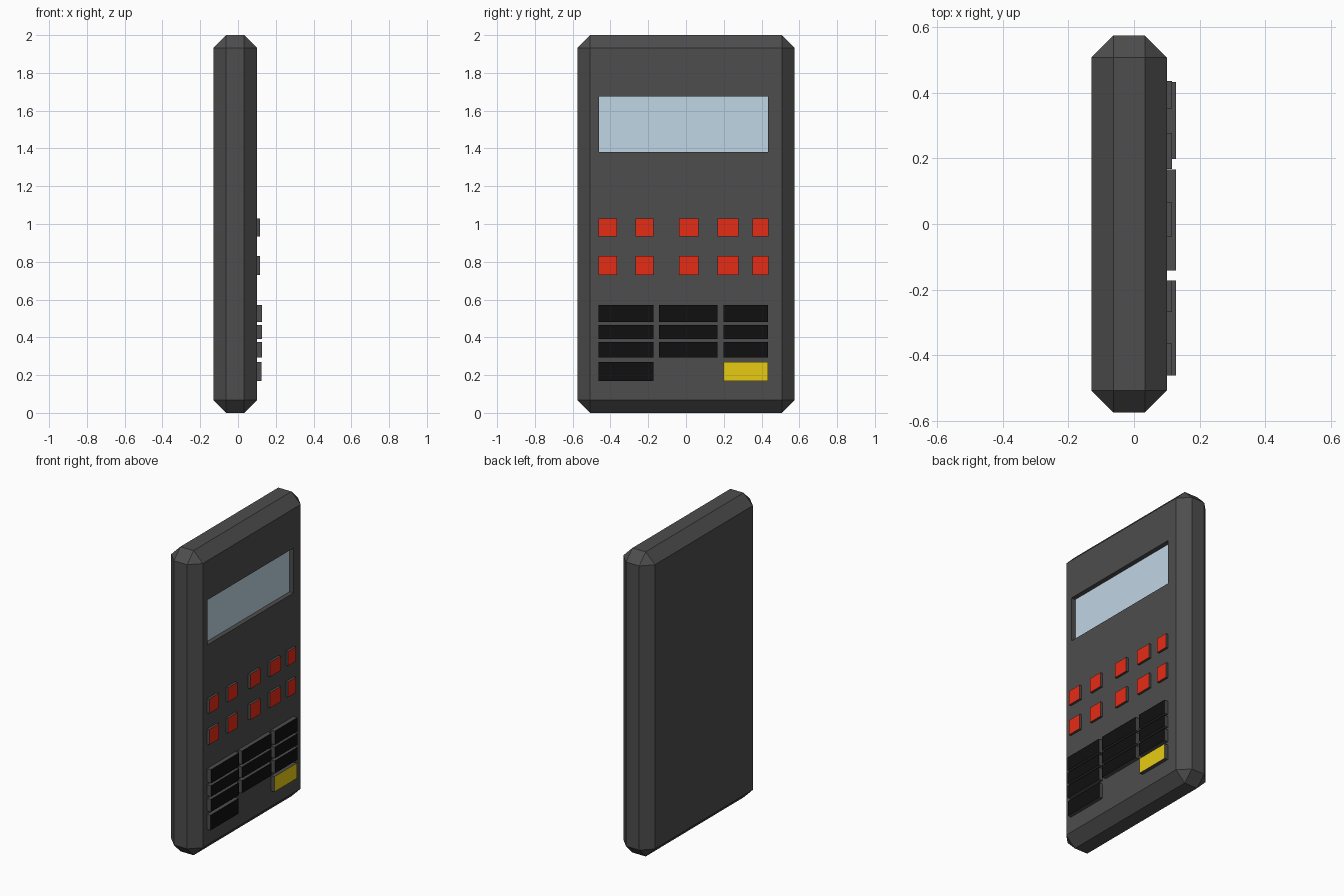
import bpy, bmesh
from mathutils import Matrix, Vector

if "Cube" in bpy.data.objects:
    bpy.data.objects.remove(bpy.data.objects["Cube"])


def material(name, rgb):
    m = bpy.data.materials.new(name)
    m.diffuse_color = (*rgb, 1)
    m.use_nodes = True
    m.node_tree.nodes["Principled BSDF"].inputs["Base Color"].default_value = m.diffuse_color
    return m


CASE = material("dark_grey", (0.075, 0.075, 0.075))
GLASS = material("pale_blue", (0.53, 0.67, 0.78))
RED = material("red", (0.80, 0.025, 0.008))
BLACK = material("black", (0.005, 0.005, 0.005))
YELLOW = material("yellow", (0.80, 0.60, 0.006))

FRONT = 0.10  # x of the keypad face


def box(lo, hi):
    lo, hi = Vector(lo), Vector(hi)
    bm = bmesh.new()
    bmesh.ops.create_cube(bm, size=1, matrix=Matrix.Translation((lo + hi) / 2)
                          @ Matrix.Diagonal((*(hi - lo), 1)))
    return bm


def finish(bm, name, mats):
    me = bpy.data.meshes.new(name)
    bm.normal_update()
    bm.to_mesh(me)
    bm.free()
    for m in mats:
        me.materials.append(m)
    ob = bpy.data.objects.new(name, me)
    bpy.context.collection.objects.link(ob)
    return ob


def front_face(bm):
    return max(bm.faces, key=lambda f: f.calc_center_median().x)


# Chamfered case with a sunken screen in its front face
bm = box((-0.13, -0.575, 0), (FRONT, 0.575, 2))
bmesh.ops.bevel(bm, geom=bm.edges[:], offset=0.067, segments=1, affect='EDGES')
bm.normal_update()
screen = front_face(bm)
for depth in (0, 0.03):
    bmesh.ops.inset_individual(bm, faces=[screen], thickness=0.05)
    for v in screen.verts:
        v.co = (FRONT - depth,
                -0.46 if v.co.y < 0 else 0.435,
                1.38 if v.co.z < 1.53 else 1.675)
screen.material_index = 1
finish(bm, "case_with_screen", [CASE, GLASS])


# Keys: case-coloured sides and a coloured front
def key(name, ys, zs, top, mat):
    bm = box((FRONT - 0.005, ys[0], zs[0]), (top, ys[1], zs[1]))
    front_face(bm).material_index = 1
    finish(bm, name, [CASE, mat])


# Two rows of small red keys
red_cols = [(-0.463, -0.365), (-0.268, -0.172), (-0.038, 0.066),
            (0.168, 0.278), (0.353, 0.436)]
for zs in [(0.935, 1.03), (0.73, 0.83)]:
    for ys in red_cols:
        key("red_key", ys, zs, 0.116, RED)

# Wide black keys, with a gap and a yellow key in the last row
cols = [(-0.463, -0.172), (-0.142, 0.167), (0.199, 0.433)]
rows = [(0.48, 0.57), (0.391, 0.465), (0.292, 0.375), (0.17, 0.27)]
for r, zs in enumerate(rows):
    for c, ys in enumerate(cols):
        if r < 3:
            key("black_key", ys, zs, 0.128, BLACK)
        elif c == 0:
            key("black_key", ys, zs, 0.125, BLACK)
        elif c == 2:
            key("yellow_key", ys, zs, 0.125, YELLOW)
